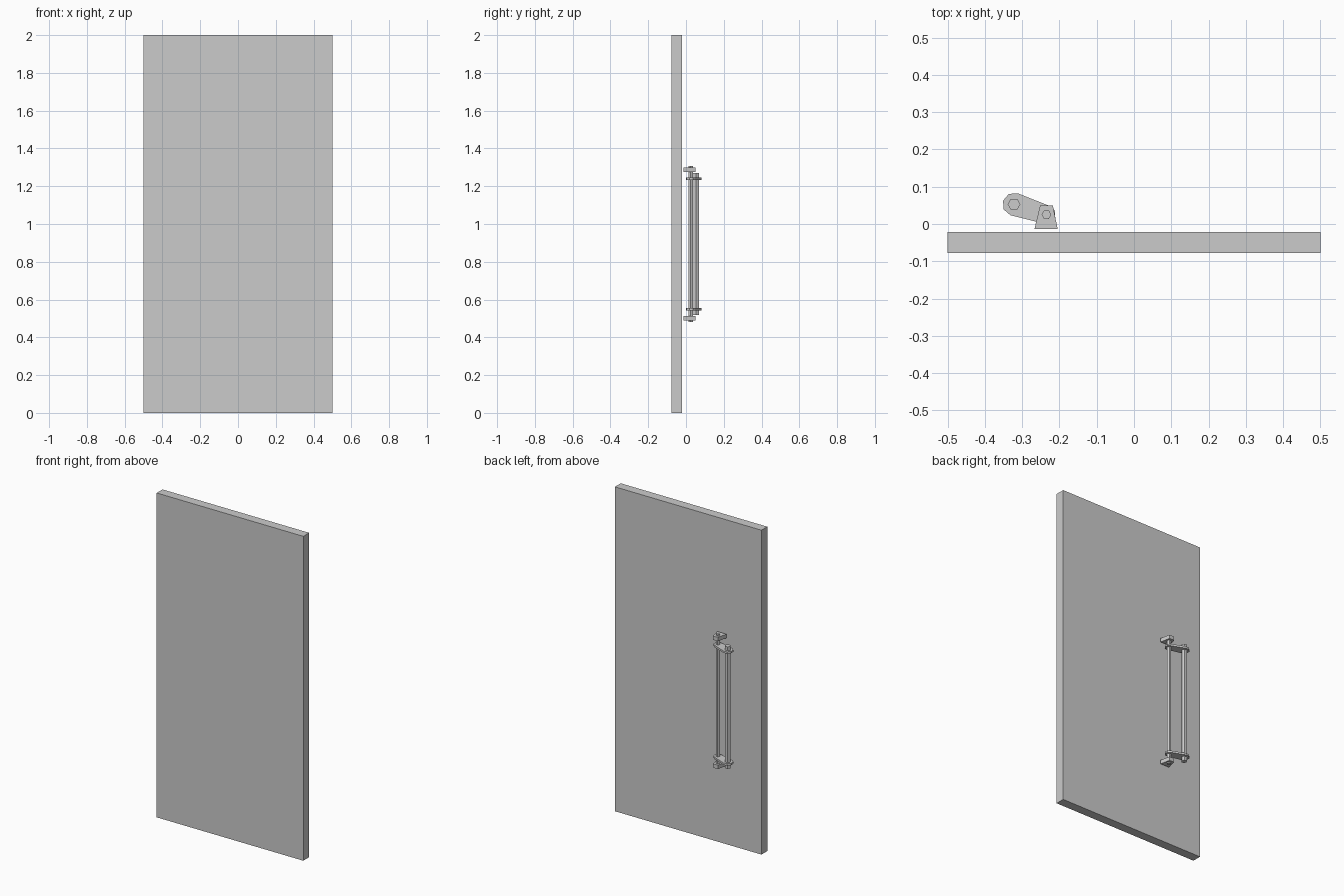
import bpy
import bmesh
from math import cos, sin, pi, radians

cube = bpy.data.objects.get("Cube")
if cube:
    bpy.data.objects.remove(cube, do_unlink=True)

grey = bpy.data.materials.new("plain grey")
grey.use_nodes = True
colour = (0.6, 0.6, 0.6, 1)
grey.diffuse_color = colour
grey.node_tree.nodes["Principled BSDF"].inputs["Base Color"].default_value = colour


def prism(name, outline, z0, z1):
    """Extrude a flat outline from z0 up to z1."""
    mesh = bpy.data.meshes.new(name)
    bm = bmesh.new()
    base = bm.faces.new([bm.verts.new((x, y, z0)) for x, y in outline])
    top = bmesh.ops.extrude_face_region(bm, geom=[base])
    verts = [g for g in top["geom"] if isinstance(g, bmesh.types.BMVert)]
    bmesh.ops.translate(bm, verts=verts, vec=(0, 0, z1 - z0))
    bmesh.ops.recalc_face_normals(bm, faces=bm.faces)
    bm.to_mesh(mesh)
    bm.free()
    mesh.materials.append(grey)
    obj = bpy.data.objects.new(name, mesh)
    bpy.context.collection.objects.link(obj)
    return obj


def arc(centre, radius, start, step, count):
    """Points around a centre, angles in degrees."""
    angles = [radians(start + step * i) for i in range(count)]
    return [(centre[0] + radius * cos(a), centre[1] + radius * sin(a)) for a in angles]


pivot = (-0.235, 0.025)
grip = (-0.322, 0.053)

# Door panel
prism("door_panel", [(-0.5, -0.078), (0.5, -0.078), (0.5, -0.021), (-0.5, -0.021)], 0, 2)

# Hexagonal pivot rod and push bar
prism("pivot_rod", arc(pivot, 0.013, 0, 60, 6), 0.482, 1.308)
prism("push_bar", arc(grip, 0.017, 0, 60, 6), 0.517, 1.269)

# Tapered brackets and swing arms, top and bottom
bracket = [(-0.267, -0.013), (-0.205, -0.013), (-0.218, 0.05), (-0.252, 0.05)]
lean = 162
arm = arc(grip, 0.03, lean - 90, 45, 5) + arc(pivot, 0.024, lean + 90, 45, 5)
# Outline runs around the grip end, then back around the pivot end
arm = arc(grip, 0.031, lean - 90, 45, 5) + arc(pivot, 0.025, lean + 90, 45, 5)
for end, side in (("upper", 1), ("lower", -1)):
    mid = 0.894
    for name, outline, offset, half in (("bracket", bracket, 0.394, 0.012),
                                        ("arm", arm, 0.345, 0.006)):
        z = mid + side * offset
        prism(end + "_" + name, outline, z - half, z + half)
